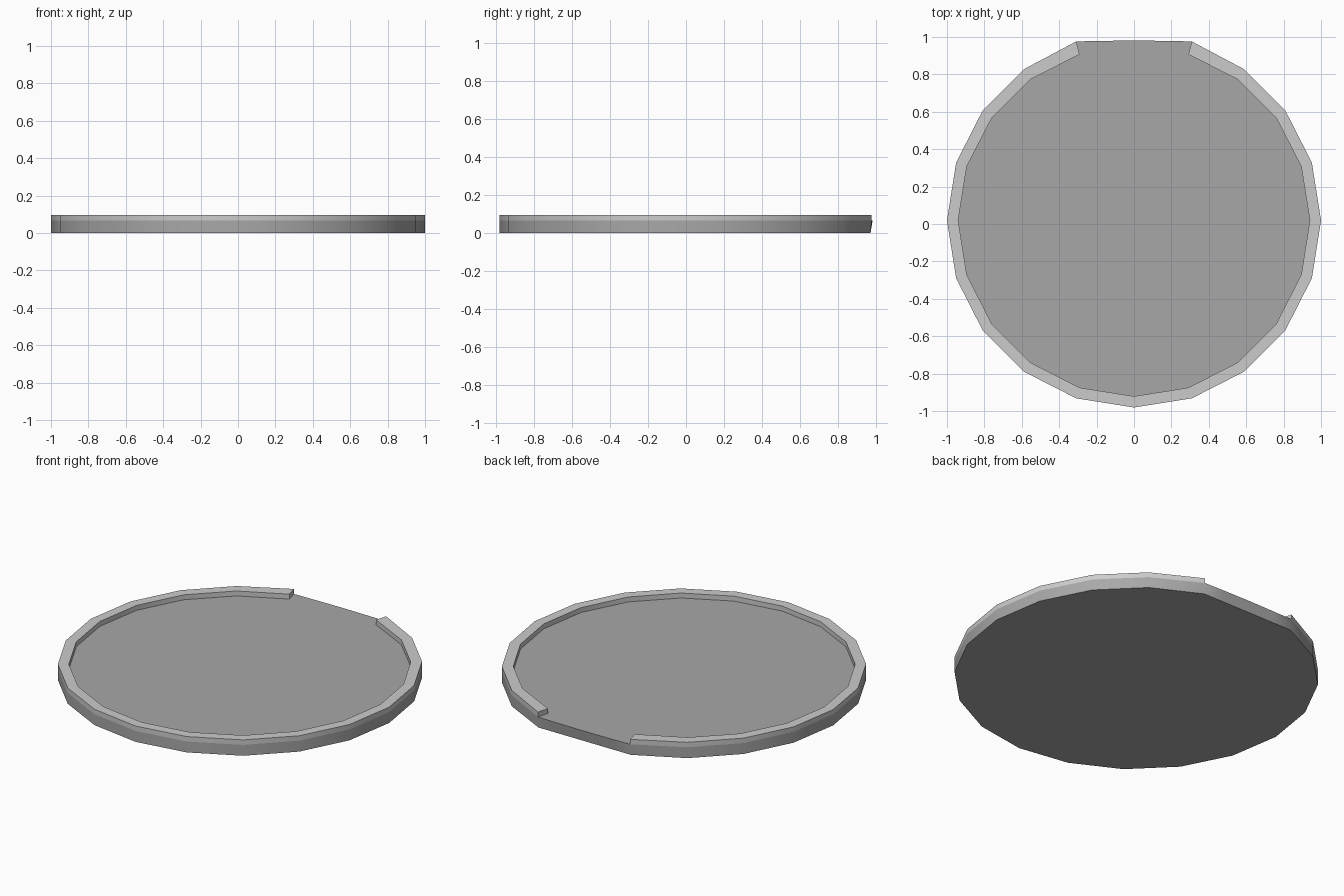
import bpy, bmesh
from math import sin, cos, radians

if "Cube" in bpy.data.objects:
    bpy.data.objects.remove(bpy.data.objects["Cube"])

SIDES, CY = 20, 0.019
FLOOR, TOP = 0.066, 0.096
R_OUT, R_IN = 1.0, 0.94
BASE, RIM = 0, 1

bm = bmesh.new()


def arc(radius, z, tip=0.0, back=1.0):
    # 19 corners of a 20-gon, leaving out the back corner where the spout opens
    # tip nudges the two end corners backwards, back flattens the rear half
    ring = []
    for i in range(1, SIDES):
        a = radians(18 * i)
        y = radius * cos(a)
        y = y * back if y > 0 else y
        y += tip if i in (1, SIDES - 1) else 0
        ring.append(bm.verts.new((radius * sin(a), CY + y, z)))
    return ring


def face(verts, mat):
    bm.faces.new(verts).material_index = mat


def strip(a, b, mat):
    for i in range(len(a) - 1):
        face((a[i], a[i + 1], b[i + 1], b[i]), mat)


bottom = arc(R_OUT, 0)
ledge = arc(R_OUT, FLOOR, tip=0.006)
outer = arc(R_OUT, TOP, tip=0.006)
inner = arc(R_IN, TOP, back=0.993)
foot = arc(R_IN, FLOOR, back=0.993)

# base slab side, then raised rim: outer wall, flat top, inner wall
strip(bottom, ledge, BASE)
strip(ledge, outer, RIM)
strip(outer, inner, RIM)
strip(inner, foot, RIM)

# pouring gap: lip bulging slightly outward at floor level
lip = [bm.verts.new((x, y, FLOOR)) for x, y in ((0.18, 0.979), (0, 0.981), (-0.18, 0.979))]
low = [bm.verts.new((x, CY + 0.951, 0)) for x in (0.18, 0, -0.18)]
lip = [ledge[0]] + lip + [ledge[-1]]
strip(lip, [bottom[0]] + low + [bottom[-1]], BASE)

# rim ends
for i in (0, -1):
    face((ledge[i], outer[i], inner[i], foot[i]), RIM)

# floor and underside
face(foot + lip[::-1], BASE)
face(bottom + low[::-1], BASE)

bmesh.ops.recalc_face_normals(bm, faces=bm.faces)
mesh = bpy.data.meshes.new("shallow_dish")
bm.to_mesh(mesh)
bm.free()

# darker base, lighter rim
for name, grey in (("base_grey", 0.39), ("rim_grey", 0.56)):
    mat = bpy.data.materials.new(name)
    mat.diffuse_color = (grey, grey, grey, 1)
    mat.use_nodes = True
    mat.node_tree.nodes["Principled BSDF"].inputs["Base Color"].default_value = mat.diffuse_color
    mesh.materials.append(mat)

dish = bpy.data.objects.new("shallow_dish", mesh)
bpy.context.collection.objects.link(dish)
bpy.context.view_layer.objects.active = dish
dish.select_set(True)
bpy.ops.object.shade_smooth_by_angle(angle=radians(30))
